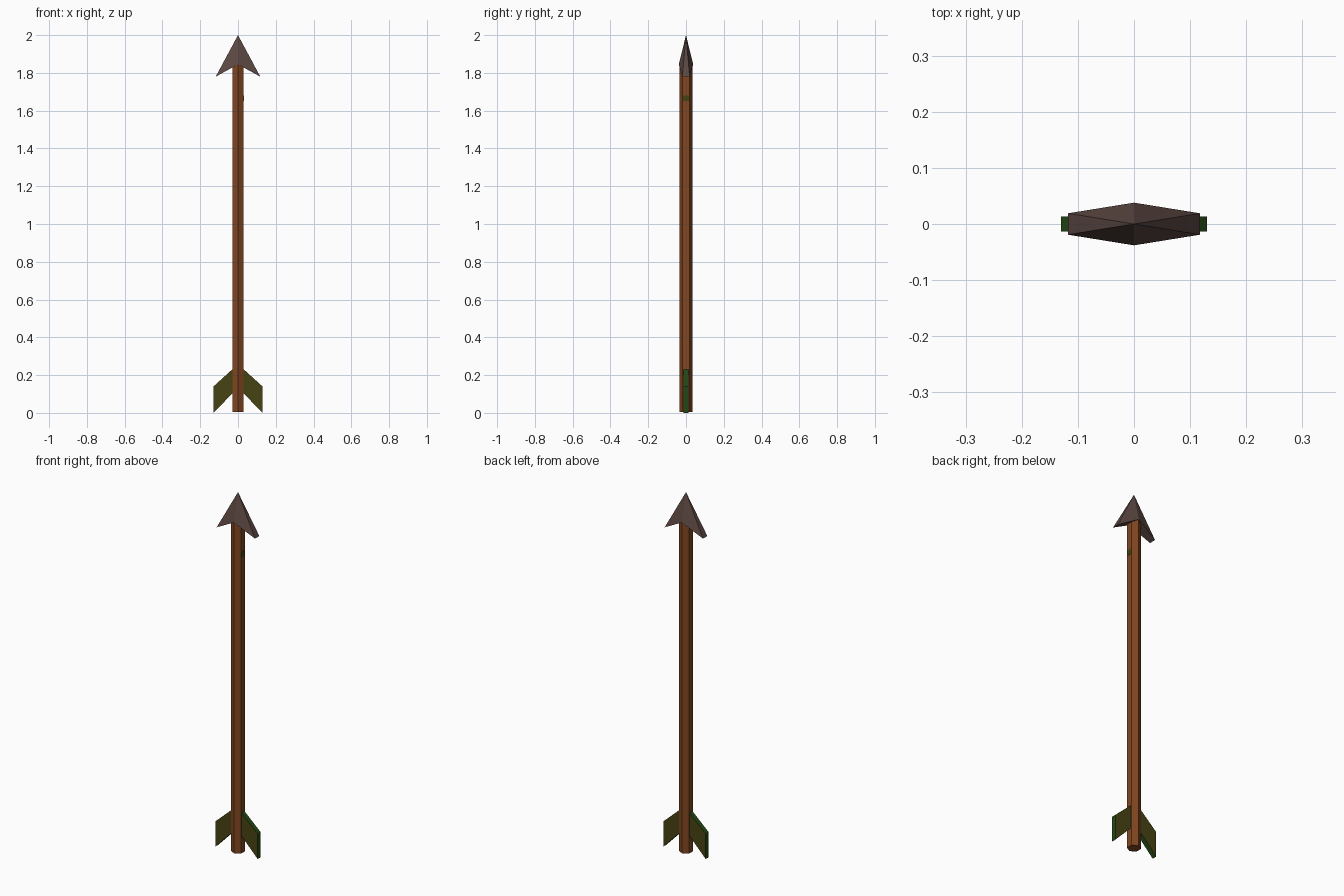
import bpy, bmesh, math
from mathutils import Matrix

if "Cube" in bpy.data.objects:
    bpy.data.objects.remove(bpy.data.objects["Cube"])


def material(name, srgb):
    m = bpy.data.materials.new(name)
    m.diffuse_color = [(c / 255 / 12.92 if c < 11 else ((c / 255 + 0.055) / 1.055) ** 2.4) for c in srgb] + [1]
    m.use_nodes = True
    m.node_tree.nodes["Principled BSDF"].inputs["Base Color"].default_value = m.diffuse_color
    return m


wood = material("brown_wood", (130, 71, 33))
stone = material("grey_brown_stone", (92, 72, 66))
olive = material("olive_feather", (70, 67, 18))
green = material("green_feather_edge", (36, 72, 20))


def finish(name, bm, *mats):
    bmesh.ops.recalc_face_normals(bm, faces=bm.faces)
    mesh = bpy.data.meshes.new(name)
    bm.to_mesh(mesh)
    bm.free()
    for m in mats:
        mesh.materials.append(m)
    obj = bpy.data.objects.new(name, mesh)
    bpy.context.collection.objects.link(obj)
    return obj


# Hexagonal shaft, with an edge facing the front
bm = bmesh.new()
bottom, top = 0.005, 1.845
bmesh.ops.create_cone(bm, cap_ends=True, segments=6, radius1=0.035, radius2=0.035, depth=top - bottom,
                      matrix=Matrix.Translation((0, 0, (bottom + top) / 2)))
ang = math.atan2(bm.verts[0].co.y, bm.verts[0].co.x) if bm.verts.ensure_lookup_table() is None else 0
bmesh.ops.rotate(bm, verts=bm.verts, matrix=Matrix.Rotation(math.pi / 2 - ang, 3, 'Z'))
finish("shaft", bm, wood)

# Barbed arrowhead: ridge front and back, blunt barb edges, notched underside
bm = bmesh.new()
tip = bm.verts.new((0, 0, 2))
ring = [bm.verts.new(p) for p in (
    (0, -0.038, 1.845), (0.118, -0.019, 1.78), (0.118, 0.019, 1.78),
    (0, 0.038, 1.845), (-0.118, 0.019, 1.78), (-0.118, -0.019, 1.78))]
for i in range(6):
    bm.faces.new((tip, ring[i], ring[(i + 1) % 6]))
bm.faces.new(ring[0:4])
bm.faces.new(ring[3:6] + ring[0:1])
finish("arrowhead", bm, stone)

# Swept feathers: parallelogram plates, green on the narrow edges
for side, name in ((1, "right_feather"), (-1, "left_feather")):
    bm = bmesh.new()
    profile = [(0.025, 0.108), (0.13, 0.0), (0.13, 0.14), (0.025, 0.235)]
    face = bm.faces.new([bm.verts.new((side * x, -0.013, z)) for x, z in profile])
    out = bmesh.ops.extrude_face_region(bm, geom=[face])
    bmesh.ops.translate(bm, vec=(0, 0.026, 0),
                        verts=[v for v in out["geom"] if isinstance(v, bmesh.types.BMVert)])
    bm.normal_update()
    for f in bm.faces:
        f.material_index = 0 if abs(f.normal.y) > 0.5 else 1
    finish(name, bm, olive, green)

# Small painted mark on the right face of the shaft
bm = bmesh.new()
bmesh.ops.create_cube(bm, size=1, matrix=Matrix.Translation((0.030, 0, 1.665)) @ Matrix.Diagonal((0.003, 0.034, 0.03, 1)))
finish("shaft_mark", bm, olive)
